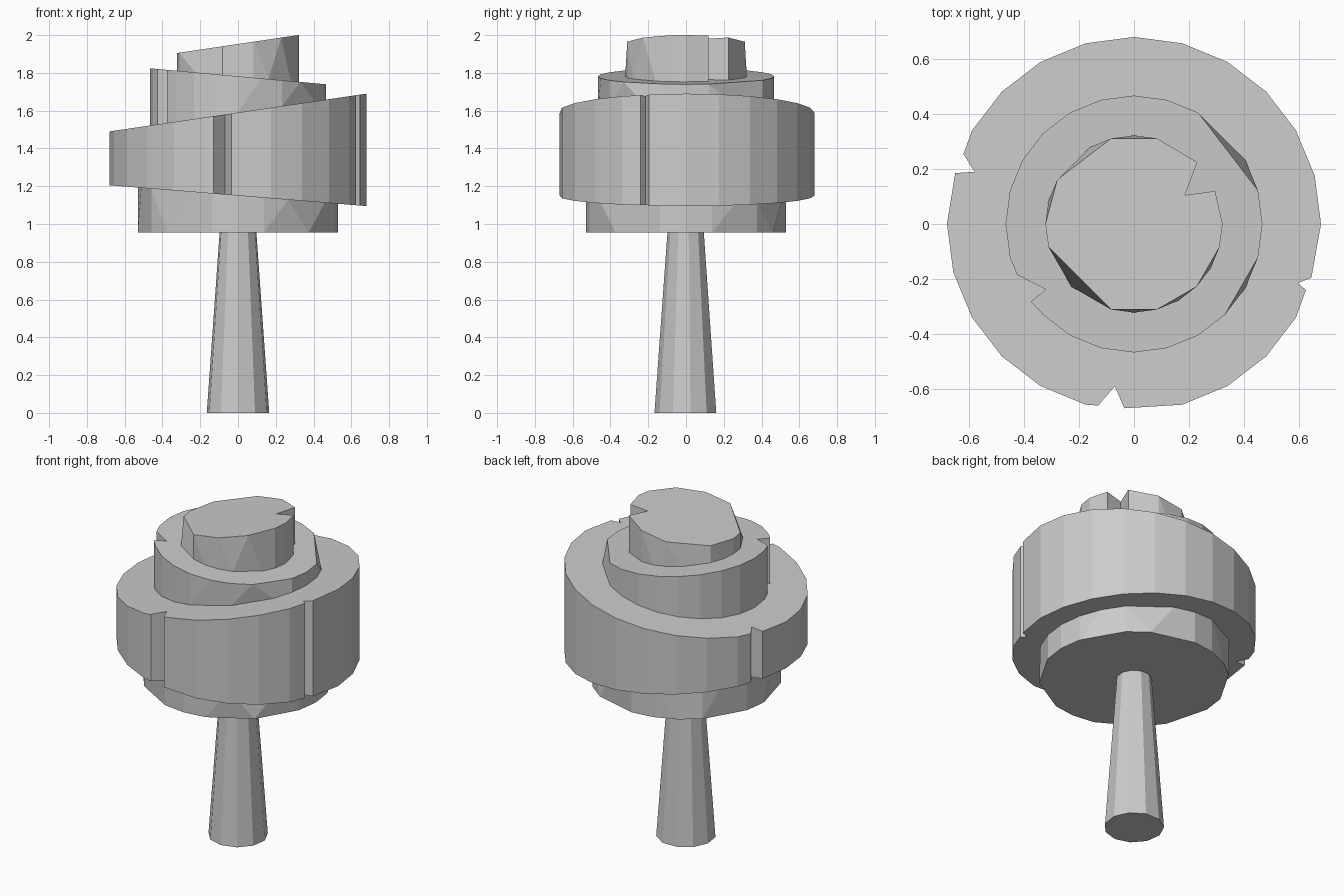
import bpy, bmesh
from math import radians, cos, sin, atan2, degrees

if "Cube" in bpy.data.objects:
    bpy.data.objects.remove(bpy.data.objects["Cube"])


def ring(radius, skip, notches):
    """24-step circle without the skipped angles, with V notches cut in; sorted by angle."""
    angles = [a for a in range(0, 360, 15) if a not in skip]
    cuts = []
    for notch in notches:
        pts = [(degrees(atan2(y, x)) % 360, x, y) for x, y in notch]
        lo, hi = pts[0][0], pts[-1][0]
        angles = [a for a in angles if not lo - 1 < a < hi + 1]
        cuts += pts
    pts = [(a, radius * cos(radians(a)), radius * sin(radians(a))) for a in angles]
    return sorted(pts + cuts)


def tier(name, radius, low, high, notches=(), skip_low=(), skip_high=()):
    """Disc between two slanted planes z = a + b*x, its rims stitched by angle."""
    bm = bmesh.new()
    rims = []
    for (a, b), skip in ((low, skip_low), (high, skip_high)):
        pts = ring(radius, skip, notches)
        rims.append([(t, bm.verts.new((x, y, a + b * x))) for t, x, y in pts])
    lo, hi = rims
    bm.faces.new([v for t, v in reversed(lo)])
    bm.faces.new([v for t, v in hi])
    lo.append((lo[0][0] + 360, lo[0][1]))
    hi.append((hi[0][0] + 360, hi[0][1]))
    i = j = 0
    while i < len(lo) - 1 or j < len(hi) - 1:
        ta = lo[i + 1][0] if i < len(lo) - 1 else 999
        tb = hi[j + 1][0] if j < len(hi) - 1 else 999
        if abs(ta - tb) < 1e-6:
            bm.faces.new((lo[i][1], lo[i + 1][1], hi[j + 1][1], hi[j][1]))
            i, j = i + 1, j + 1
        elif ta < tb:
            bm.faces.new((lo[i][1], lo[i + 1][1], hi[j][1]))
            i += 1
        else:
            bm.faces.new((lo[i][1], hi[j + 1][1], hi[j][1]))
            j += 1
    bmesh.ops.recalc_face_normals(bm, faces=bm.faces)
    mesh = bpy.data.meshes.new(name)
    bm.to_mesh(mesh)
    bm.free()
    obj = bpy.data.objects.new(name, mesh)
    bpy.context.collection.objects.link(obj)


# Tapered trunk
bpy.ops.mesh.primitive_cone_add(vertices=11, radius1=0.167, radius2=0.098, depth=0.96,
                                location=(0, 0, 0.48), rotation=(0, 0, radians(180)))
bpy.context.object.name = "trunk"

# Foliage tiers, bottom to top
tier("foliage_base", 0.53, (0.955, 0), (1.15, -0.081),
     skip_low=(30, 75, 150, 195, 240, 300, 330), skip_high=(60, 120, 225, 315))

tier("foliage_wide", 0.68, (1.15, -0.081), (1.59, 0.147),
     notches=[[(-0.62, 0.255), (-0.58, 0.19), (-0.65, 0.185)],
              [(-0.13, -0.66), (-0.07, -0.59), (-0.035, -0.67)],
              [(0.625, -0.24), (0.595, -0.215), (0.645, -0.195)]],
     skip_low=(270, 345), skip_high=(270, 345))

tier("foliage_upper", 0.467, (1.59, 0.147), (1.782, -0.091),
     notches=[[(-0.425, -0.185), (-0.32, -0.238), (-0.375, -0.282)]],
     skip_low=(45, 285, 315), skip_high=(30, 45, 330))

tier("foliage_top", 0.322, (1.782, -0.091), (1.953, 0.148),
     notches=[[(0.295, 0.12), (0.185, 0.105), (0.23, 0.225)]],
     skip_low=(15, 60, 135, 210, 240, 315),
     skip_high=(15, 60, 90, 120, 135, 165, 210, 225, 240, 270, 300, 330))
